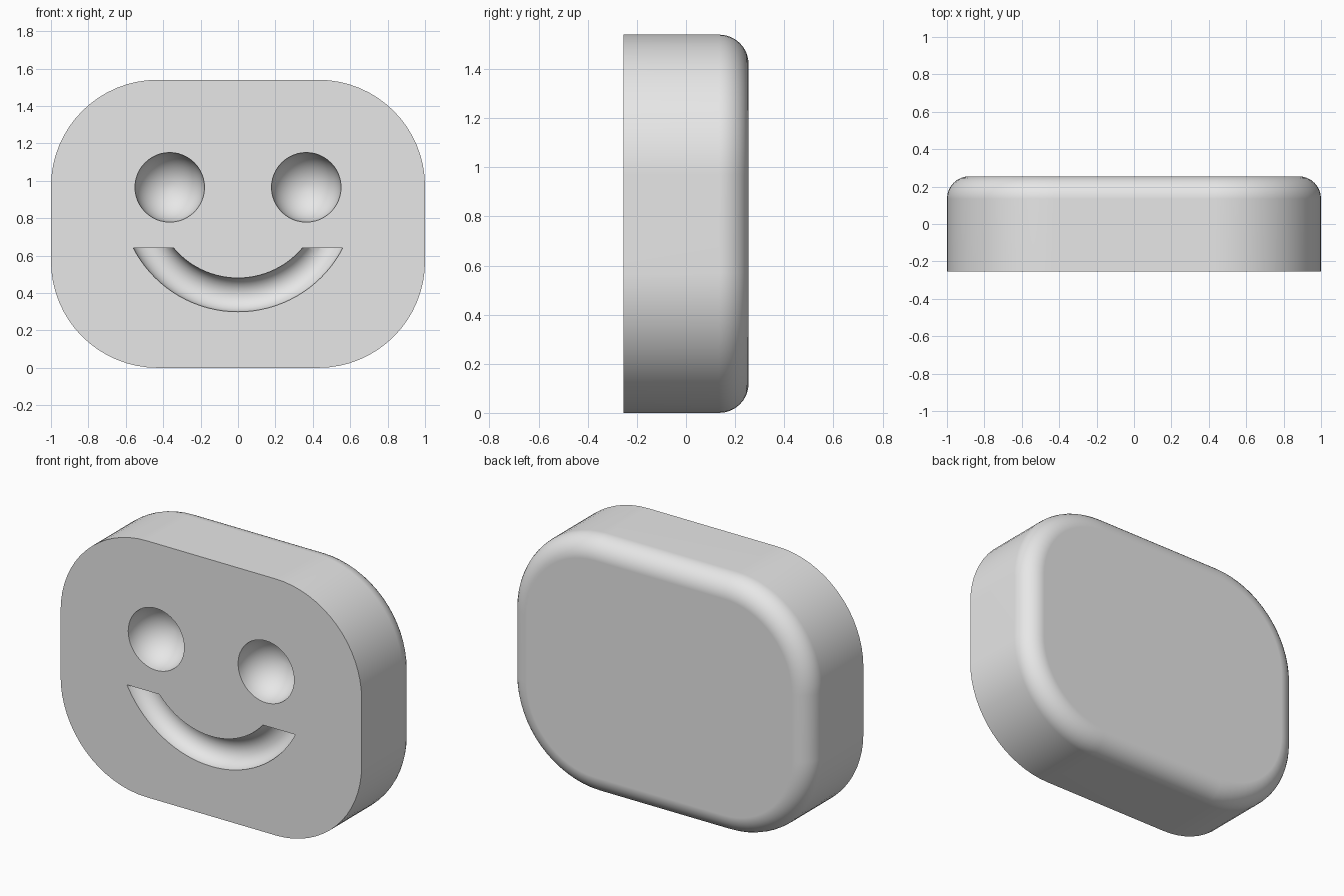
import bpy, bmesh
from math import sin, cos, pi
from mathutils import Matrix

cube = bpy.data.objects.get("Cube")
if cube:
    bpy.data.objects.remove(cube, do_unlink=True)

HALF_W, HALF_H, HALF_D = 1.0, 0.77, 0.255
CORNER, FILLET = 0.57, 0.12

grey = bpy.data.materials.new("plain grey")
grey.use_nodes = True
grey.diffuse_color = (0.8, 0.8, 0.8, 1)
grey.node_tree.nodes["Principled BSDF"].inputs["Base Color"].default_value = (0.8, 0.8, 0.8, 1)


def make_object(name, bm):
    bmesh.ops.recalc_face_normals(bm, faces=bm.faces)
    mesh = bpy.data.meshes.new(name)
    bm.to_mesh(mesh)
    bm.free()
    mesh.materials.append(grey)
    obj = bpy.data.objects.new(name, mesh)
    bpy.context.collection.objects.link(obj)
    return obj


def outline(bm, y, inset, steps=16):
    """Ring of vertices round a rounded rectangle, shrunk by inset."""
    r = CORNER - inset
    ring = []
    for q, (sx, sz) in enumerate([(1, 1), (-1, 1), (-1, -1), (1, -1)]):
        for i in range(steps + 1):
            a = (q + i / steps) * pi / 2
            x = sx * (HALF_W - CORNER) + r * cos(a)
            z = HALF_H + sz * (HALF_H - CORNER) + r * sin(a)
            ring.append(bm.verts.new((x, y, z)))
    return ring


# Body: flat front, straight sides and a rounded back edge
bm = bmesh.new()
rings = [outline(bm, -HALF_D, 0)]
for k in range(9):
    t = k / 8 * pi / 2
    rings.append(outline(bm, HALF_D - FILLET * (1 - sin(t)), FILLET * (1 - cos(t))))
for a, b in zip(rings, rings[1:]):
    for i in range(len(a)):
        j = (i + 1) % len(a)
        bm.faces.new((a[i], a[j], b[j], b[i]))
bm.faces.new(rings[0])
bm.faces.new(rings[-1])
body = make_object("face_block", bm)

# Eye cutters: round hollows
cutters = []
for side, x in (("left", 0.365), ("right", -0.365)):
    bm = bmesh.new()
    bmesh.ops.create_uvsphere(
        bm, u_segments=48, v_segments=24, radius=0.186,
        matrix=Matrix.Translation((x, -HALF_D, 0.965)) @ Matrix.Rotation(pi / 2, 4, "X"))
    cutters.append(make_object(side + "_eye_cutter", bm))

# Mouth cutter: lower part of a ring, cut level at the top
bm = bmesh.new()
SEG, TUBE = 96, 24
grid = []
for i in range(SEG):
    a = 2 * pi * i / SEG
    row = []
    for k in range(TUBE):
        t = 2 * pi * (k + 0.5) / TUBE
        r = 0.54 + 0.091 * cos(t)
        row.append(bm.verts.new((r * cos(a), -HALF_D + 0.091 * sin(t), 0.93 + r * sin(a))))
    grid.append(row)
for i in range(SEG):
    a, b = grid[i], grid[(i + 1) % SEG]
    for k in range(TUBE):
        m = (k + 1) % TUBE
        bm.faces.new((a[k], a[m], b[m], b[k]))
bmesh.ops.bisect_plane(bm, geom=bm.verts[:] + bm.edges[:] + bm.faces[:],
                       plane_co=(0, 0, 0.64), plane_no=(0, 0, 1), clear_outer=True)
bmesh.ops.holes_fill(bm, edges=[e for e in bm.edges if e.is_boundary], sides=0)
cutters.append(make_object("mouth_cutter", bm))

# Carve the face
bpy.ops.object.select_all(action="DESELECT")
bpy.context.view_layer.objects.active = body
body.select_set(True)
for cutter in cutters:
    cutter.hide_render = True
    cut = body.modifiers.new("carve", "BOOLEAN")
    cut.operation = "DIFFERENCE"
    cut.solver = "EXACT"
    cut.object = cutter
    bpy.ops.object.modifier_apply(modifier=cut.name)
    bpy.data.objects.remove(cutter, do_unlink=True)

# Smooth shading with sharp rims and a level back
bpy.ops.object.shade_smooth_by_angle(angle=pi / 6)
normals = body.modifiers.new("level_shading", "WEIGHTED_NORMAL")
normals.keep_sharp = True
